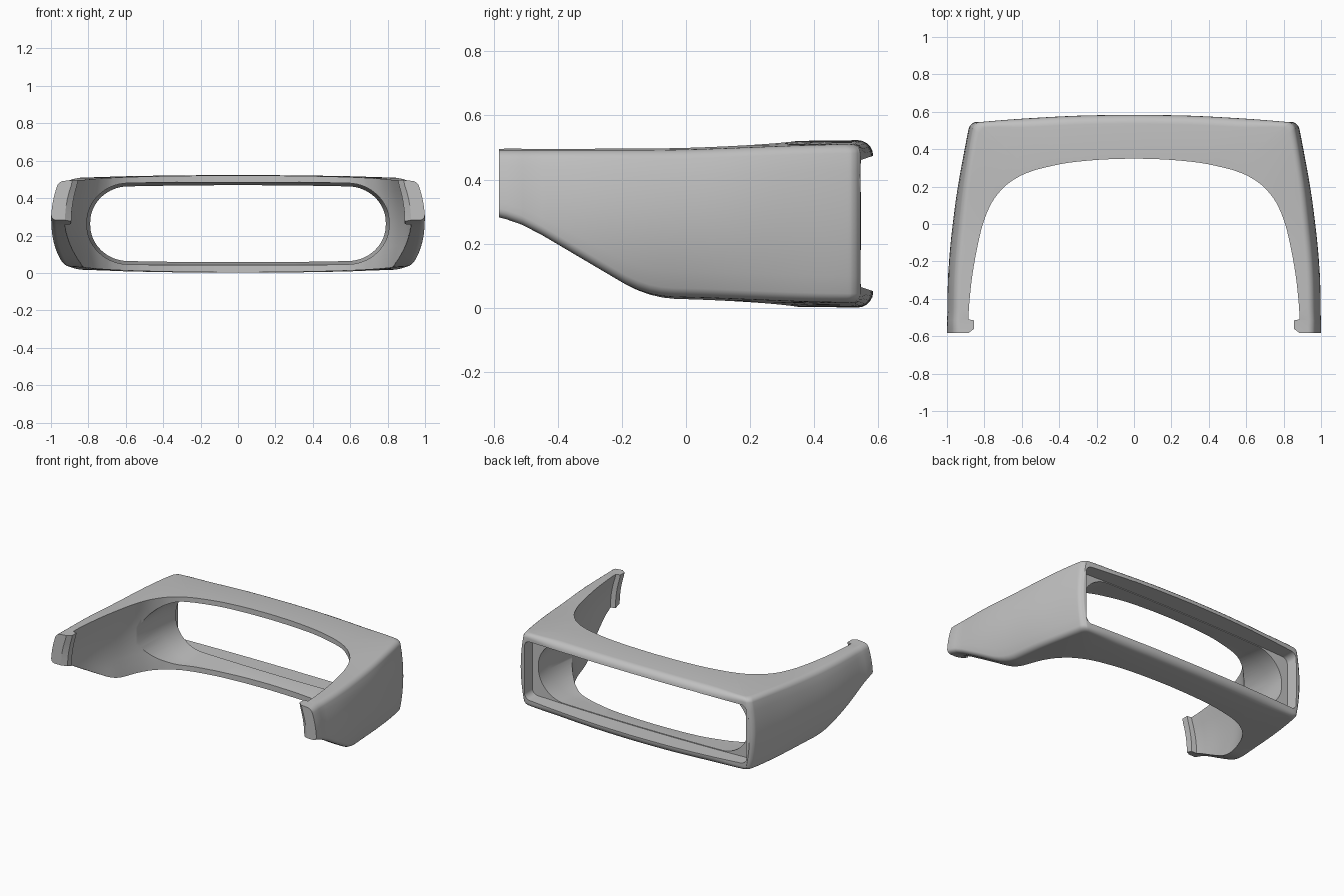
import bpy, bmesh, math
from mathutils import Vector

cube = bpy.data.objects.get("Cube")
if cube:
    bpy.data.objects.remove(cube, do_unlink=True)

mat = bpy.data.materials.new("satin grey")
mat.use_nodes = True
grey = (0.53, 0.53, 0.53, 1)
mat.diffuse_color = grey
mat.node_tree.nodes["Principled BSDF"].inputs["Base Color"].default_value = grey

# Plan stations on one half: outer x, outer y, inner x, inner y
HOOK = [(1, -.583, .885, -.583), (1, -.56, .855, -.56),
        (1, -.515, .855, -.515), (.999, -.51, .885, -.51)]
WRAP = [(.998, -.45, .883, -.45), (.995, -.3, .868, -.3), (.985, -.15, .843, -.15),
        (.969, 0, .808, 0), (.945, .18, .76, .115), (.913, .36, .7, .192),
        (.888, .49, .65, .232), (.879, .522, .6, .261), (.86, .54, .55, .281),
        (.83, .546, .5, .296), (.6, .563, .36, .326), (.3, .579, .18, .344), (0, .584, 0, .35)]


def spline(points, steps):
    """Smooth curve through every point."""
    pts = [Vector(p) for p in points]
    result = []
    for i in range(len(pts) - 1):
        a, b = pts[max(i - 1, 0)], pts[i]
        c, d = pts[i + 1], pts[min(i + 2, len(pts) - 1)]
        for k in range(steps):
            t = k / steps
            result.append(b + (c - a) * t / 2 + (a * 2 - b * 5 + c * 4 - d) * t * t / 2
                          + (b * 3 - a - c * 3 + d) * t ** 3 / 2)
    return result + [pts[-1]]


def soft_max(a, b, k):
    return max(a, b) + max(k - abs(a - b), 0) ** 2 / k / 4


def ramp(value, start, end):
    t = min(max((value - start) / (end - start), 0), 1)
    return t * t * (3 - 2 * t)


def flare(y):
    return ramp(y, -.1, .5)


def top(x, y):
    return .492 + .014 * flare(y) + .017 * (1 - x * x)


def bottom(x, y):
    slope = -soft_max(-(.08 - .59 * (y + .2)), -.29, .06)
    return soft_max(slope, .035 - .014 * flare(y) - .02 * (1 - x * x), .05)


def bulge(z, y):
    return (.045 - .02 * flare(y)) * ((z - .27) / .23) ** 2


def section(outer, inner):
    """Closed cross-section: rounded outer wall, flat top, inner wall."""
    loop = []
    lo, hi = bottom(*outer), top(*outer)
    side, back = ramp(outer.x, .55, .86), ramp(outer.y, .25, .53)
    r = .028 + .02 * (1 - side)
    levels = []
    for k in range(6):
        a = k / 5 * math.pi / 2
        levels.append((lo + r * (1 - math.cos(a)), r * (1 - math.sin(a))))
    for k in range(1, 8):
        levels.append((lo + r + (hi - lo - 2 * r) * k / 8, 0))
    levels += [(lo + hi - z, inset) for z, inset in reversed(levels[:6])]
    for z, inset in levels:
        loop.append((outer.x - side * (inset + bulge(z, outer.y)), outer.y - back * inset, z))
    lo, hi = bottom(*inner), top(*inner)
    weight = (inner.x / .88) ** 3
    for k in range(9):
        z = hi + (lo - hi) * k / 8
        loop.append((inner.x + weight * max(.04 - bulge(z, -.5), 0), inner.y, z))
    return loop


def loft(loops, name):
    bm = bmesh.new()
    rings = [[bm.verts.new(p) for p in loop] for loop in loops]
    n = len(rings[0])
    for a, b in zip(rings, rings[1:]):
        for i in range(n):
            j = (i + 1) % n
            bm.faces.new((a[i], a[j], b[j], b[i]))
    bm.faces.new(rings[0])
    bm.faces.new(rings[-1][::-1])
    bmesh.ops.recalc_face_normals(bm, faces=bm.faces)
    mesh = bpy.data.meshes.new(name)
    bm.to_mesh(mesh)
    bm.free()
    obj = bpy.data.objects.new(name, mesh)
    bpy.context.collection.objects.link(obj)
    mesh.materials.append(mat)
    return obj


def slot_outline(half, height, radius):
    """Rounded slot outline, crowned along its long sides."""
    outline = []
    span = half - radius
    for k in range(4):
        sx = 1 if k in (0, 3) else -1
        sz = 1 if k < 2 else -1
        for s in range(17):
            a = (k + s / 16) * math.pi / 2
            outline.append((sx * span + radius * math.cos(a),
                            sz * (height - radius) + radius * math.sin(a)))
        if k in (0, 2):
            outline += [(sx * span * (1 - s / 8), sz * height) for s in range(1, 16)]
    return [(x, .263 + z * (1 - .09 * x * x)) for x, z in outline]


def slot_cutter(name, half, height, radius, stages):
    """Slot running front to back; each stage is a depth and a widening."""
    return loft([[(x, y, z) for x, z in slot_outline(half + g, height + g, radius + g)]
                 for y, g in stages], name)


# Wraparound frame with hooked arm tips
half = [Vector(p) for p in HOOK] + spline(WRAP, 4)
loops = [section(p.xy, p.zw) for p in half]
loops += [[(-x, y, z) for x, y, z in loop] for loop in reversed(loops[:-1])]
frame = loft(loops, "wraparound_frame")

# Long opening flared to the front, and a wider recess behind it
cutters = [slot_cutter("opening_cutter", .79, .206, .197,
                       [(-.3, .018), (.33, .018), (.45, 0), (.8, 0)]),
           slot_cutter("rear_recess_cutter", .835, .211, .04, [(.46, 0), (.8, 0)])]
bpy.context.view_layer.objects.active = frame
for cutter in cutters:
    cutter.hide_render = True
    mod = frame.modifiers.new("cut", 'BOOLEAN')
    mod.operation = 'DIFFERENCE'
    mod.solver = 'EXACT'
    mod.object = cutter
    bpy.ops.object.modifier_apply(modifier=mod.name)
    bpy.data.objects.remove(cutter, do_unlink=True)

# Merge slivers along the cut edges
bm = bmesh.new()
bm.from_mesh(frame.data)
bmesh.ops.remove_doubles(bm, verts=bm.verts, dist=.002)
bm.to_mesh(frame.data)
bm.free()

for o in bpy.context.selected_objects:
    o.select_set(False)
frame.select_set(True)
bpy.ops.object.shade_smooth_by_angle(angle=math.radians(30))
